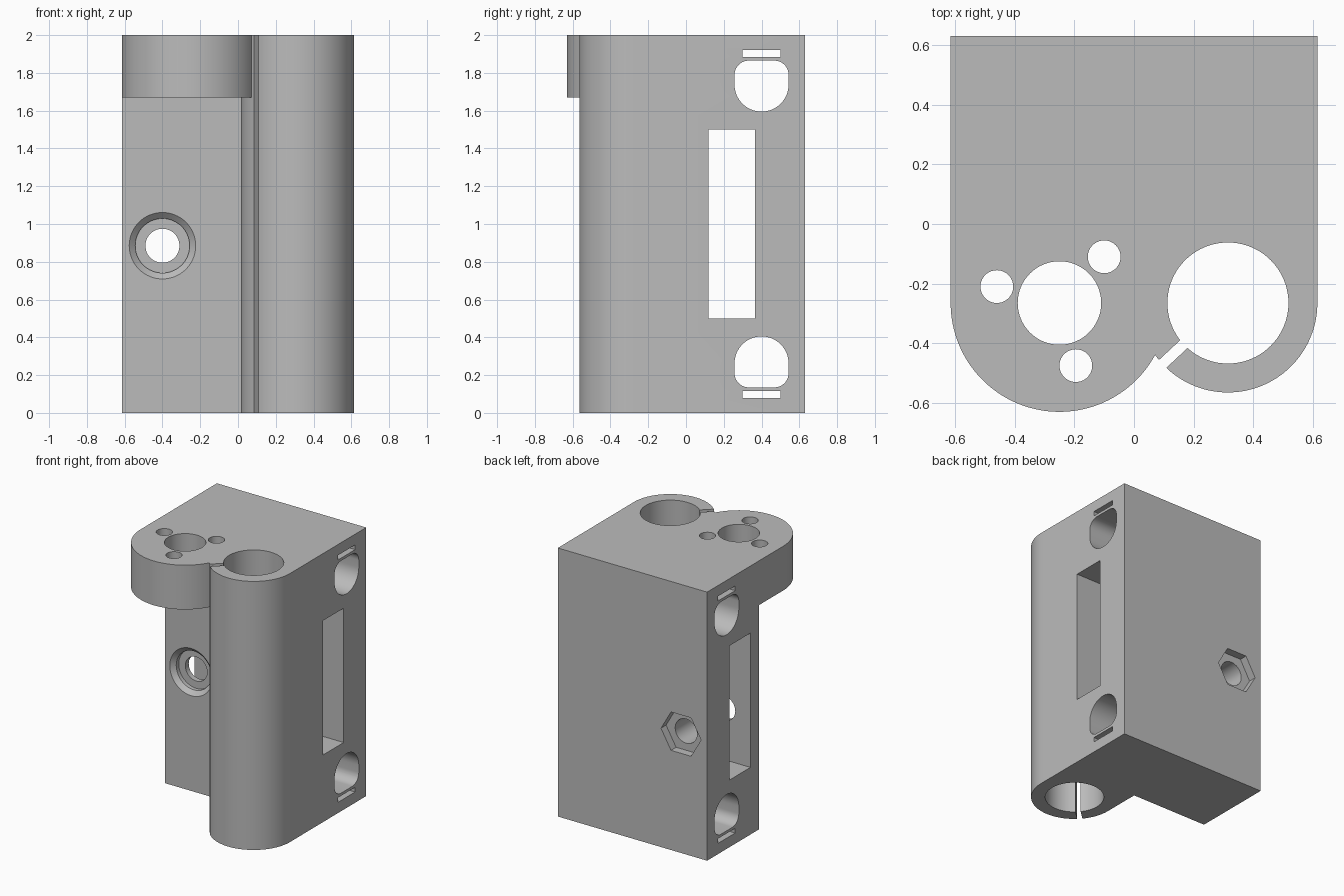
import bpy
import bmesh
from math import cos, sin, pi, radians, atan2, sqrt

if "Cube" in bpy.data.objects:
    bpy.data.objects.remove(bpy.data.objects["Cube"], do_unlink=True)

grey = bpy.data.materials.new("plain grey")
grey.use_nodes = True
grey.diffuse_color = (0.5, 0.5, 0.5, 1)
grey.node_tree.nodes["Principled BSDF"].inputs["Base Color"].default_value = (0.5, 0.5, 0.5, 1)


def arc(cx, cy, r, start, end, steps):
    """Points along an arc, angles in radians."""
    return [(cx + r * cos(start + (end - start) * i / steps),
             cy + r * sin(start + (end - start) * i / steps)) for i in range(steps + 1)]


def circle(cx, cy, r, sides=64):
    return arc(cx, cy, r, 0, 2 * pi, sides)[:-1]


def rect(a0, a1, b0, b1):
    return [(a0, b0), (a1, b0), (a1, b1), (a0, b1)]


def prism(name, axis, lo, hi, points, end_points=None):
    """Extrude a profile along an axis, optionally to a second profile."""
    place = {"x": lambda a, b, h: (h, a, b),
             "y": lambda a, b, h: (a, h, b),
             "z": lambda a, b, h: (a, b, h)}[axis]
    bm = bmesh.new()
    first = [bm.verts.new(place(a, b, lo)) for a, b in points]
    last = [bm.verts.new(place(a, b, hi)) for a, b in (end_points or points)]
    bm.faces.new(first)
    bm.faces.new(last)
    n = len(first)
    for i in range(n):
        j = (i + 1) % n
        bm.faces.new((first[i], first[j], last[j], last[i]))
    bmesh.ops.recalc_face_normals(bm, faces=bm.faces)
    mesh = bpy.data.meshes.new(name)
    bm.to_mesh(mesh)
    bm.free()
    mesh.materials.append(grey)
    obj = bpy.data.objects.new(name, mesh)
    bpy.context.collection.objects.link(obj)
    return obj


# Main dimensions
side, back, wall, centre_y = 0.615, 0.63, 0.02, -0.265
flange_x, flange_r = -0.25, 0.365
rod_x, rod_r = 0.315, 0.30
gap = rod_x - flange_x
reach = (gap ** 2 + flange_r ** 2 - rod_r ** 2) / (2 * gap)
drop = sqrt(flange_r ** 2 - reach ** 2)
flange_end = 2 * pi - atan2(drop, reach)
rod_start = pi + atan2(drop, gap - reach)

# Body: block, nut flange and rod column in one outline
outline = [(side, back), (-side, back)]
outline += arc(flange_x, centre_y, flange_r, pi, flange_end, 56)
outline += arc(rod_x, centre_y, rod_r, rod_start, 2 * pi, 48)[1:]
body = prism("carriage_body", "z", 0, 2, outline)

cutters = []


def cut(name, axis, lo, hi, points, end_points=None):
    cutters.append(prism(name, axis, lo, hi, points, end_points))


# Space below the flange, following the rod column
below = [(-1, wall), (rod_x - rod_r, wall)]
below += arc(rod_x, centre_y, rod_r, pi, rod_start, 12)
below += [(flange_x + reach, -1), (-1, -1)]
cut("flange_undercut", "z", -0.5, 1.67, below)

# Rod bore and clamping slit
cut("rod_bore", "z", -0.5, 2.5, circle(rod_x, centre_y, 0.203, 80))
ang = radians(223)
ux, uy = cos(ang), sin(ang)
slit = [(rod_x + ux * d - uy * w, centre_y + uy * d + ux * w)
        for d, w in ((0.1, -0.018), (0.4, -0.018), (0.4, 0.018), (0.1, 0.018))]
cut("clamp_slit", "z", -0.5, 2.5, slit)

# Lead nut hole with three screw holes
cut("nut_hole", "z", 1.3, 2.5, circle(flange_x, centre_y, 0.14))
for x, y in ((-0.46, -0.21), (-0.10, -0.11), (-0.195, -0.475)):
    cut("nut_screw_hole", "z", 1.3, 2.5, circle(x, y, 0.055, 40))

# Side windows: long slot, two arched openings and two thin slots
cut("belt_slot", "x", -1, 1, rect(0.12, 0.365, 0.5, 1.5))
arch = arc(0.4, 1.738, 0.143, pi, 2 * pi, 32)
arch += arc(0.468, 1.79, 0.075, 0, pi / 2, 10)
arch += arc(0.332, 1.79, 0.075, pi / 2, pi, 10)
strap = rect(0.3, 0.5, 1.885, 1.92)
for flip in (False, True):
    for name, shape in (("arched_window", arch), ("strap_slot", strap)):
        cut(name, "x", -1, 1, [(a, 2 - b) if flip else (a, b) for a, b in shape])

# Bolt hole with tapered recess in front and hex pocket behind
bx, bz = -0.40, 0.885
cut("bolt_hole", "y", -0.1, 0.8, circle(bx, bz, 0.09, 48))
cut("bolt_counterbore", "y", -0.1, 0.08, circle(bx, bz, 0.144))
cut("bolt_taper", "y", wall - 0.03, wall + 0.03, circle(bx, bz, 0.208), circle(bx, bz, 0.144))
cut("hex_pocket", "y", back - 0.06, 0.8, circle(bx, bz, 0.165, 6))

# Carve the body
bpy.context.view_layer.objects.active = body
for cutter in cutters:
    cutter.hide_render = True
    mod = body.modifiers.new("cut", "BOOLEAN")
    mod.operation = "DIFFERENCE"
    mod.solver = "EXACT"
    mod.object = cutter
    bpy.ops.object.modifier_apply(modifier=mod.name)
for cutter in cutters:
    bpy.data.objects.remove(cutter, do_unlink=True)

# Smooth the curved walls, keep edges sharp
for obj in bpy.context.selected_objects:
    obj.select_set(False)
body.select_set(True)
bpy.ops.object.shade_smooth_by_angle(angle=radians(25))
